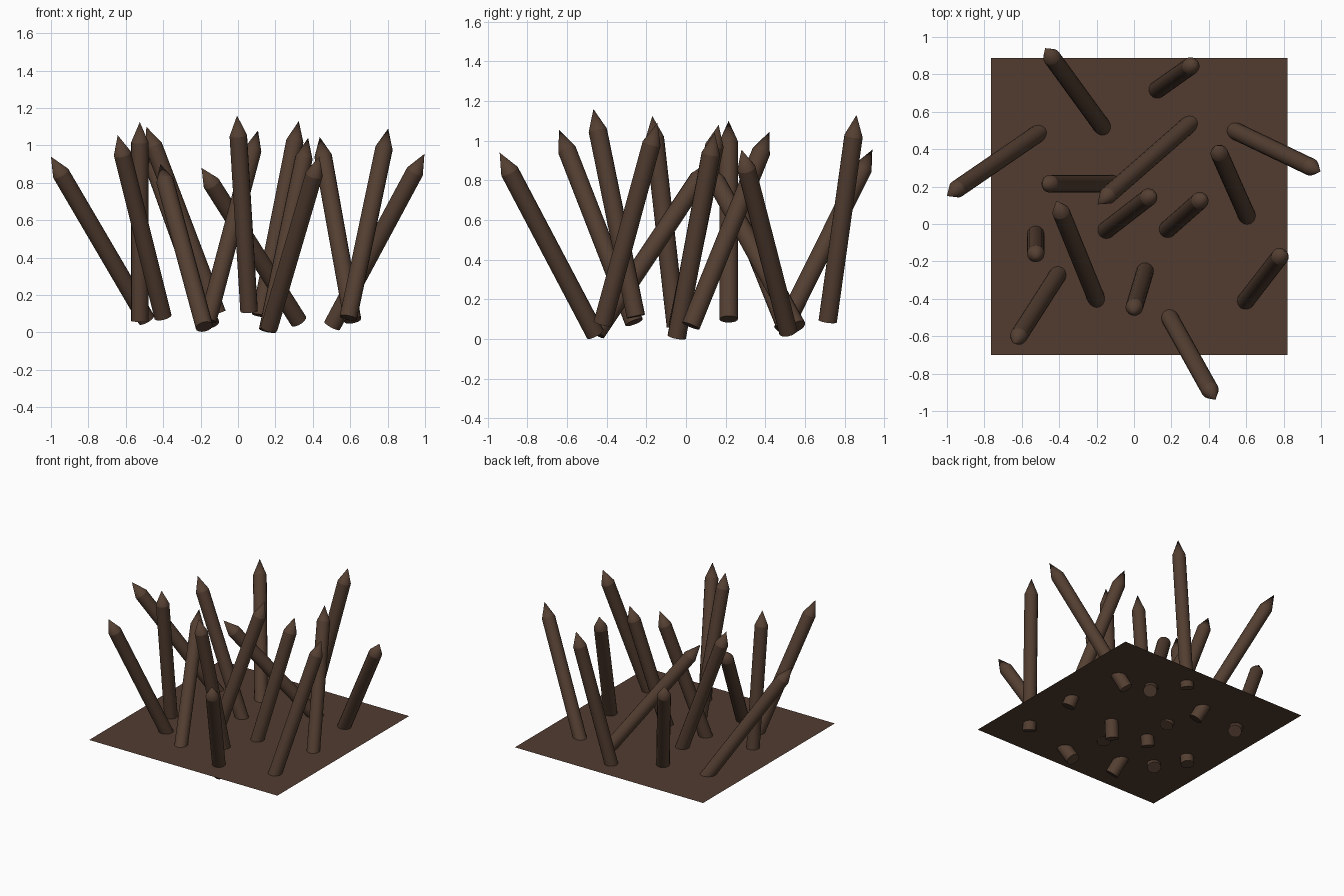
import bpy, bmesh, math
from mathutils import Vector

if "Cube" in bpy.data.objects:
    bpy.data.objects.remove(bpy.data.objects["Cube"])

SIDES, RADIUS, LENGTH, POINT = 16, 0.047, 1.07, 0.11
GROUND_Z = 0.125


def material(name, color):
    m = bpy.data.materials.new(name)
    m.diffuse_color = color
    m.use_nodes = True
    m.node_tree.nodes["Principled BSDF"].inputs["Base Color"].default_value = m.diffuse_color
    return m


wood = material("dark_wood", (0.09, 0.05, 0.032, 1))
soil = material("brown_soil", (0.085, 0.046, 0.03, 1))


def add_object(name, bm, mat):
    bmesh.ops.recalc_face_normals(bm, faces=bm.faces)
    mesh = bpy.data.meshes.new(name)
    bm.to_mesh(mesh)
    bm.free()
    mesh.materials.append(mat)
    ob = bpy.data.objects.new(name, mesh)
    bpy.context.collection.objects.link(ob)
    return ob


# Round shaft with a conical sharpened end, origin at the tip
def stake(name, tip, base):
    bm = bmesh.new()
    rings = []
    for z in (-LENGTH, -POINT):
        rings.append([bm.verts.new((RADIUS * math.cos(i * math.tau / SIDES),
                                    RADIUS * math.sin(i * math.tau / SIDES), z))
                      for i in range(SIDES)])
    apex = bm.verts.new((0, 0, 0))
    bm.faces.new(rings[0])
    for i in range(SIDES):
        j = (i + 1) % SIDES
        bm.faces.new((rings[0][i], rings[0][j], rings[1][j], rings[1][i])).smooth = True
        bm.faces.new((rings[1][i], rings[1][j], apex)).smooth = True
    # keep the rims crisp
    for ring in rings:
        for i in range(SIDES):
            bm.edges.get((ring[i], ring[(i + 1) % SIDES])).smooth = False
    ob = add_object(name, bm, wood)
    axis = Vector(tip) - Vector(base)
    ob.location = tip
    ob.rotation_mode = 'QUATERNION'
    ob.rotation_quaternion = axis.to_track_quat('Z', 'Y')


# Flat square of ground that the stakes pass through
bm = bmesh.new()
bm.faces.new([bm.verts.new((x, y, GROUND_Z)) for x, y in
              ((-0.765, -0.70), (0.822, -0.70), (0.822, 0.887), (-0.765, 0.887))])
add_object("ground_sheet", bm, soil)

# Tip and base centre of every stake
stakes = [
    ((-0.475, 0.94, 0.955), (-0.155, 0.50, 0.07)),
    ((0.325, 0.86, 1.13), (0.12, 0.715, 0.09)),
    ((-1.0, 0.15, 0.94), (-0.49, 0.50, 0.07)),
    ((-0.49, 0.215, 1.10), (-0.11, 0.215, 0.10)),
    ((-0.195, 0.105, 0.88), (0.325, 0.56, 0.06)),
    ((0.997, 0.28, 0.955), (0.505, 0.515, 0.04)),
    ((0.437, 0.42, 1.045), (0.61, 0.03, 0.08)),
    ((-0.525, -0.17, 1.125), (-0.525, -0.05, 0.06)),
    ((-0.415, 0.125, 0.90), (-0.185, -0.44, 0.05)),
    ((0.107, 0.165, 1.08), (-0.165, -0.045, 0.05)),
    ((0.375, 0.145, 1.04), (0.16, -0.045, 0.02)),
    ((0.803, -0.145, 1.09), (0.59, -0.42, 0.08)),
    ((-0.643, -0.64, 1.055), (-0.40, -0.26, 0.08)),
    ((-0.005, -0.467, 1.16), (0.06, -0.25, 0.10)),
    ((0.435, -0.94, 0.94), (0.165, -0.455, 0.02)),
]
for n, (tip, base) in enumerate(stakes, 1):
    stake(f"stake_{n:02d}", tip, base)
